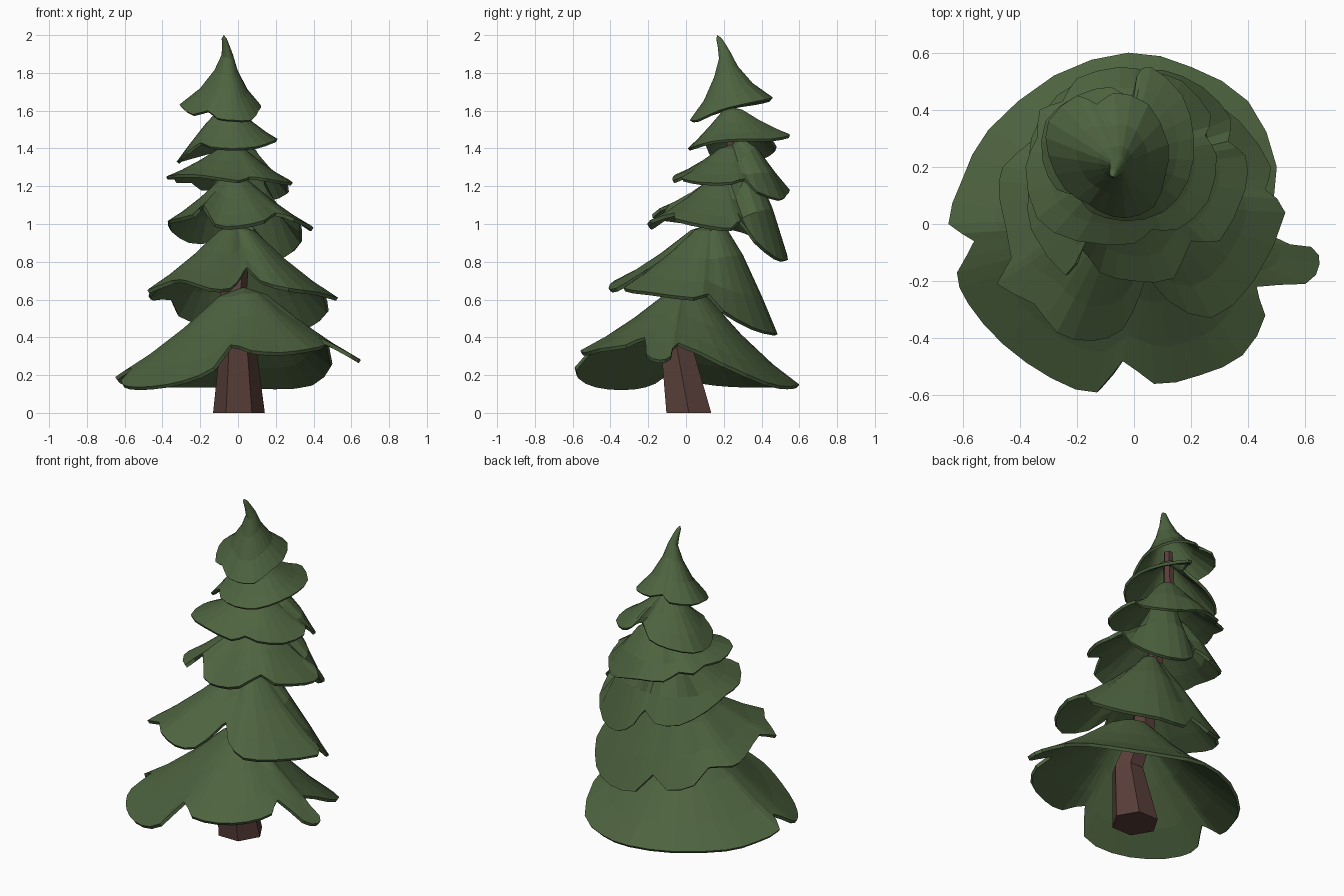
import bpy, bmesh, math
from mathutils import Vector


def material(name, color):
    m = bpy.data.materials.new(name)
    m.diffuse_color = color
    return m


GREEN = material("needles", (0.075, 0.125, 0.05, 1))
BROWN = material("bark", (0.10, 0.05, 0.042, 1))


def finish(bm, name, mat):
    mesh = bpy.data.meshes.new(name)
    bm.to_mesh(mesh)
    bm.free()
    mesh.materials.append(mat)
    ob = bpy.data.objects.new(name, mesh)
    bpy.context.collection.objects.link(ob)
    return ob


def bridge(bm, a, b):
    n = len(a)
    for i in range(n):
        j = (i + 1) % n
        bm.faces.new((a[i], b[i], b[j], a[j]))


SKIRT = [(0.2, 0.10), (0.5, 0.48), (0.78, 0.79), (1, 1)]
CAP = [(0.07, 0.05), (0.1, 0.14), (0.15, 0.28), (0.3, 0.5), (0.6, 0.77), (1, 1)]


def tier(name, apex, rim, profile=SKIRT, curl=(0, 0, 0), thick=0.02, bulge=0.0):
    """Drooping skirt from an apex to a lobed rim (counter-clockwise points).
    Inner rings are smoothed so notches fade; low-hanging lobes bulge outwards."""
    pts = [Vector(p) for p in rim]
    n = len(pts)
    edge = []
    for i in range(n):  # one rounded midpoint between neighbouring rim points
        p0, p1, p2, p3 = (pts[(i + k) % n] for k in (-1, 0, 1, 2))
        edge += [p1, (9 * (p1 + p2) - p0 - p3) / 16]
    c, curl, m = Vector(apex), Vector(curl), len(edge)
    mean_z = sum(p.z for p in edge) / m
    bm = bmesh.new()
    outer = None
    for t, drop in reversed(profile):
        ring = []
        for p in edge:
            q = c.lerp(p, t)
            q.z = c.z + (p.z - c.z) * drop
            q.z += bulge * max(0, mean_z - p.z) * math.sin(math.pi * t)
            ring.append(bm.verts.new(q + curl * max(0, 1 - 4 * drop)))
        if outer:
            bridge(bm, ring, outer)
        outer = ring
        edge = [(edge[i - 1] + 2 * edge[i] + edge[(i + 1) % m]) / 4 for i in range(m)]
    top = bm.verts.new(c + curl)
    for i in range(m):
        bm.faces.new((top, outer[i], outer[(i + 1) % m]))
    ob = finish(bm, name, GREEN)
    mod = ob.modifiers.new("thickness", "SOLIDIFY")
    mod.thickness = thick
    mod.offset = -1


# Leaning six-sided trunk: z, centre x, centre y, radius
bm = bmesh.new()
prev = None
for z, x, y, r in [(0, 0.005, 0.015, 0.137), (0.38, 0, -0.055, 0.092),
                   (0.62, -0.025, 0.05, 0.07), (0.8, 0.0, 0.11, 0.058),
                   (1.0, -0.025, 0.15, 0.05), (1.4, -0.05, 0.25, 0.036),
                   (1.7, -0.06, 0.23, 0.026)]:
    ring = [bm.verts.new((x + r * math.cos(k * math.pi / 3),
                          y + r * math.sin(k * math.pi / 3), z)) for k in range(6)]
    if prev:
        bridge(bm, ring, prev)
    else:
        bm.faces.new(ring[::-1])
    prev = ring
bm.faces.new(prev)
bmesh.ops.recalc_face_normals(bm, faces=bm.faces)
finish(bm, "trunk", BROWN)

# Foliage tiers, bottom to top
tier("foliage_1", (0.03, 0.0, 0.665), [
    (-0.02, 0.6, 0.15), (-0.28, 0.52, 0.15), (-0.51, 0.33, 0.15), (-0.6, 0.16, 0.16),
    (-0.65, 0, 0.19), (-0.56, -0.06, 0.24), (-0.62, -0.17, 0.17), (-0.58, -0.28, 0.14),
    (-0.46, -0.42, 0.14), (-0.29, -0.54, 0.17), (-0.13, -0.59, 0.24), (-0.04, -0.48, 0.36),
    (0.07, -0.56, 0.33), (0.23, -0.53, 0.32), (0.38, -0.46, 0.34), (0.46, -0.32, 0.36),
    (0.43, -0.22, 0.4), (0.6, -0.21, 0.31), (0.65, -0.14, 0.28), (0.62, -0.08, 0.3),
    (0.48, -0.04, 0.37), (0.5, 0.2, 0.26), (0.4, 0.43, 0.16), (0.2, 0.55, 0.14)])

tier("foliage_2", (-0.01, 0.13, 1.0), [
    (0.05, -0.19, 0.77), (0.12, -0.27, 0.7), (0.27, -0.33, 0.66), (0.42, -0.2, 0.64),
    (0.53, 0.04, 0.61), (0.46, 0.12, 0.63), (0.48, 0.2, 0.54), (0.37, 0.36, 0.45),
    (0.2, 0.47, 0.42), (0.02, 0.48, 0.43), (-0.07, 0.43, 0.54), (-0.18, 0.45, 0.48),
    (-0.32, 0.38, 0.52), (-0.36, 0.29, 0.61), (-0.46, 0.2, 0.61), (-0.47, 0.08, 0.63),
    (-0.43, -0.12, 0.68), (-0.48, -0.21, 0.65), (-0.35, -0.28, 0.7),
    (-0.27, -0.38, 0.7), (-0.15, -0.41, 0.66), (-0.04, -0.37, 0.66),
    (0.02, -0.25, 0.73)], bulge=0.6)

tier("foliage_3", (-0.03, 0.2, 1.26), [
    (-0.37, 0.12, 1.01), (-0.36, -0.02, 1.02), (-0.24, -0.18, 1.05), (-0.18, -0.09, 1.1),
    (-0.12, -0.17, 1.0), (0, -0.2, 0.99), (0.14, -0.19, 1.02), (0.2, -0.06, 1.06),
    (0.3, -0.06, 1.03), (0.39, 0.12, 0.99), (0.39, 0.24, 0.98), (0.33, 0.29, 1.02),
    (0.34, 0.37, 0.91), (0.24, 0.48, 0.82), (0.1, 0.54, 0.81), (0.0, 0.52, 0.87),
    (-0.05, 0.48, 0.96), (-0.14, 0.51, 0.91), (-0.27, 0.45, 0.91),
    (-0.36, 0.3, 0.97)], bulge=1.7)

tier("foliage_4", (-0.03, 0.24, 1.42), [
    (-0.38, 0.2, 1.25), (-0.34, 0.02, 1.26), (-0.2, -0.06, 1.26), (0, -0.07, 1.23),
    (0.06, -0.02, 1.25), (0.15, -0.02, 1.24), (0.26, 0.08, 1.22), (0.29, 0.24, 1.22),
    (0.25, 0.31, 1.24), (0.27, 0.38, 1.17), (0.17, 0.5, 1.13), (0.06, 0.53, 1.15),
    (-0.05, 0.55, 1.18), (-0.2, 0.51, 1.19), (-0.25, 0.43, 1.23), (-0.33, 0.4, 1.23),
    (-0.34, 0.3, 1.25)], thick=0.016, bulge=1.5)

tier("foliage_5", (-0.04, 0.24, 1.62), [
    (-0.03, 0.01, 1.4), (0.1, 0.04, 1.41), (0.19, 0.15, 1.44), (0.21, 0.3, 1.45),
    (0.17, 0.45, 1.45), (0.06, 0.55, 1.47), (0.01, 0.52, 1.48), (-0.01, 0.44, 1.48),
    (-0.08, 0.48, 1.41), (-0.2, 0.45, 1.37),
    (-0.31, 0.36, 1.34), (-0.32, 0.22, 1.33), (-0.27, 0.12, 1.38), (-0.2, 0.1, 1.43),
    (-0.15, 0.04, 1.41)], thick=0.016, bulge=0.5)

# Pointed top with a curled tip
tier("treetop", (-0.05, 0.2, 2.0), [
    (-0.03, 0.02, 1.55), (0.07, 0.06, 1.55), (0.11, 0.17, 1.6), (0.12, 0.28, 1.63),
    (0.05, 0.42, 1.66), (-0.07, 0.46, 1.67), (-0.13, 0.42, 1.68), (-0.2, 0.45, 1.66),
    (-0.3, 0.36, 1.64), (-0.3, 0.24, 1.62), (-0.24, 0.12, 1.58), (-0.16, 0.07, 1.6),
    (-0.11, 0.04, 1.56)],
    profile=CAP, curl=(-0.025, -0.035, 0), thick=0.014)
